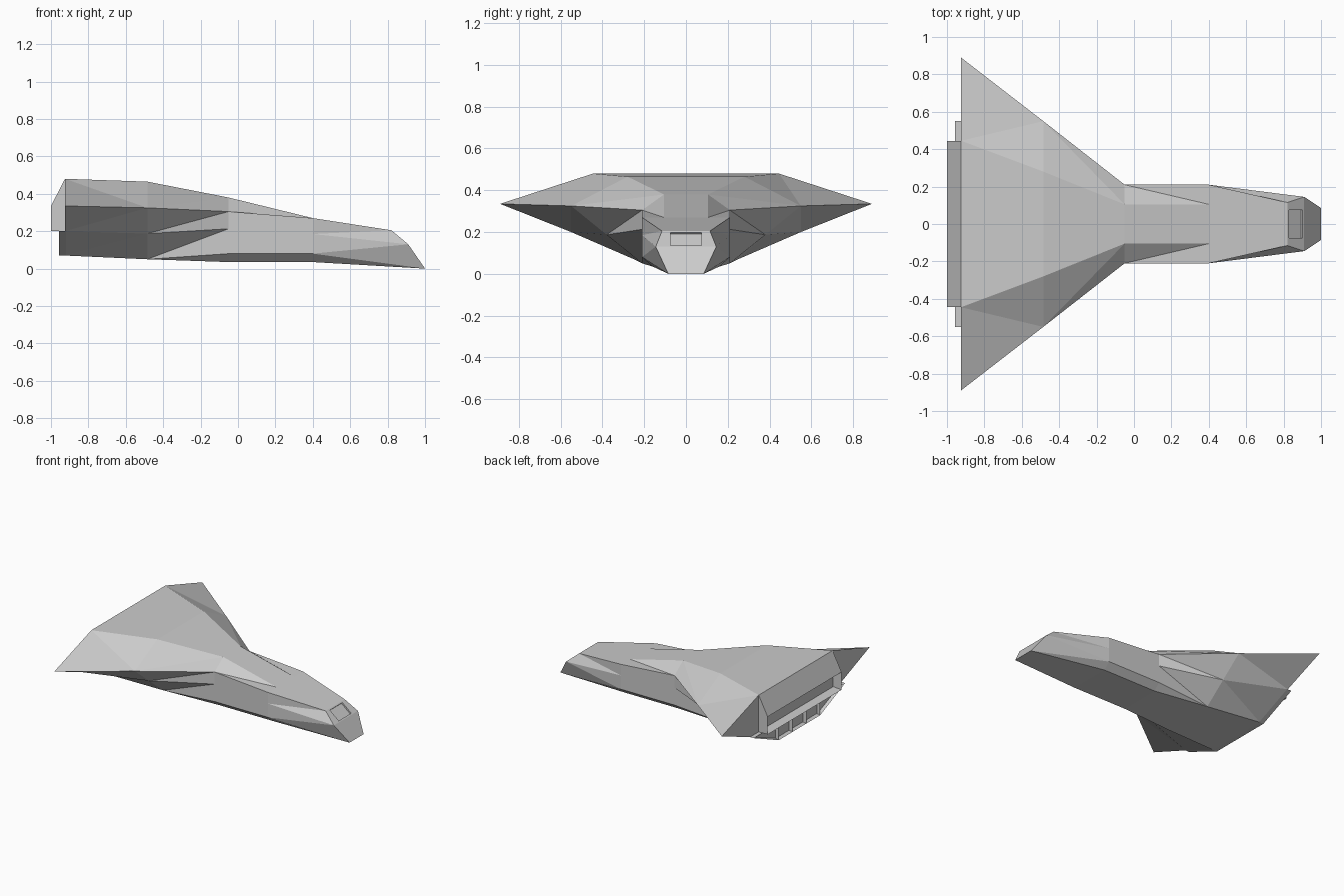
import bpy, bmesh
from mathutils import Vector

if "Cube" in bpy.data.objects:
    bpy.data.objects.remove(bpy.data.objects["Cube"])


def finish(bm, name):
    bmesh.ops.remove_doubles(bm, verts=bm.verts, dist=0.0005)
    bmesh.ops.recalc_face_normals(bm, faces=bm.faces)
    me = bpy.data.meshes.new(name)
    bm.to_mesh(me)
    bm.free()
    ob = bpy.data.objects.new(name, me)
    bpy.context.collection.objects.link(ob)
    return ob


def face(bm, pts):
    # skip repeated points so collapsed panels become triangles
    clean = []
    for p in pts:
        p = Vector(p)
        if all((p - q).length > 1e-5 for q in clean):
            clean.append(p)
    if len(clean) > 2:
        return bm.faces.new([bm.verts.new(p) for p in clean])


def flip(p):
    return (p[0], -p[1], p[2])


# Hull half-sections, nose to tail: roof, wing edge, chine, low side, keel
sections = [
    [(.82, .115, .205), (.82, .115, .205), (.91, .145, .13), (1, .085, 0), (1, .085, 0)],
    [(.4, .105, .27), (.4, .21, .27), (.4, .21, .185), (.4, .21, .08), (.4, .16, .035)],
    [(-.05, .105, .38), (-.05, .21, .305), (-.05, .21, .213), (-.05, .21, .08), (-.05, .16, .035)],
    [(-.485, .28, .465), (-.485, .55, .325), (-.485, .38, .187), (-.485, .21, .05), (-.485, .21, .05)],
    [(-.925, .445, .48), (-.925, .89, .335), (-.925, .55, .2), (-.925, .25, .07), (-.925, .25, .07)],
]
bm = bmesh.new()
for i, (a, b) in enumerate(zip(sections, sections[1:])):
    for m in (lambda p: p, flip):
        for j in range(4):
            q = [m(a[j]), m(b[j]), m(b[j + 1]), m(a[j + 1])]
            if i == 3 and j == 0:
                q = q[1:] + q[:1]
            face(bm, [q[0], q[1], q[2]])
            face(bm, [q[0], q[2], q[3]])
    for j in (0, 4):
        face(bm, [a[j], b[j], flip(b[j]), flip(a[j])])

# Tail closure and lower nose face
tail, nose = sections[-1], sections[0]
face(bm, tail[:4] + [flip(p) for p in reversed(tail[:4])])
face(bm, [nose[2], nose[3], flip(nose[3]), flip(nose[2])])

# Upper nose face with a recessed window
outer = [nose[0], nose[2], flip(nose[2]), flip(nose[0])]
rim = [(.828, .075, .1983), (.902, .075, .1367), (.902, -.075, .1367), (.828, -.075, .1983)]
sunk = [(x - .008, y, z - .008) for x, y, z in rim]
for k in range(4):
    n = (k + 1) % 4
    face(bm, [outer[k], outer[n], rim[n], rim[k]])
    face(bm, [rim[k], rim[n], sunk[n], sunk[k]])
face(bm, sunk)
finish(bm, "hull")

# Engine housing: extruded side profile with a recessed exhaust slot
bm = bmesh.new()
prof = [(-.925, .48), (-1, .335), (-1, .2), (-.925, .2)]
left = [(x, .445, z) for x, z in prof]
right = [flip(p) for p in left]
face(bm, left)
face(bm, right)
for k in range(4):
    n = (k + 1) % 4
    face(bm, [left[k], left[n], right[n], right[k]])
bmesh.ops.remove_doubles(bm, verts=bm.verts, dist=.0005)
bmesh.ops.recalc_face_normals(bm, faces=bm.faces)
back = [f for f in bm.faces if f.normal.x < -.99]
bmesh.ops.inset_region(bm, faces=back, thickness=.02)
bmesh.ops.translate(bm, vec=(.06, 0, 0), verts=back[0].verts)
finish(bm, "engine_housing")

# Lower exhaust block: triangular ends and three middle bays, each recessed
bm = bmesh.new()
xb, xf = -.957, -.92
top = [-.55, -.25, -.083, .083, .25, .55]
panels = [[(-.55, .2), (-.25, .2), (-.25, .07)], [(.25, .2), (.55, .2), (.25, .07)]]
panels += [[(l, .2), (r, .2), (r, .07), (l, .07)] for l, r in zip(top[1:4], top[2:5])]
for p in panels:
    face(bm, [(xb, y, z) for y, z in p])
rim = [(-.55, .2), (.55, .2), (.25, .07), (-.25, .07)]
for k in range(4):
    (y0, z0), (y1, z1) = rim[k], rim[(k + 1) % 4]
    cuts = [y0, y1]
    if z0 == z1:
        cuts = sorted(y for y in top if min(y0, y1) <= y <= max(y0, y1))
    for u, v in zip(cuts, cuts[1:]):
        face(bm, [(xb, u, z0), (xb, v, z1), (xf, v, z1), (xf, u, z0)])
bmesh.ops.remove_doubles(bm, verts=bm.verts, dist=.0005)
bmesh.ops.recalc_face_normals(bm, faces=bm.faces)
bays = [f for f in bm.faces if all(v.co.x < xb + .001 for v in f.verts)]
bmesh.ops.inset_individual(bm, faces=bays, thickness=.015)
for f in bays:
    bmesh.ops.translate(bm, vec=(.022, 0, 0), verts=f.verts)
finish(bm, "lower_exhaust")
